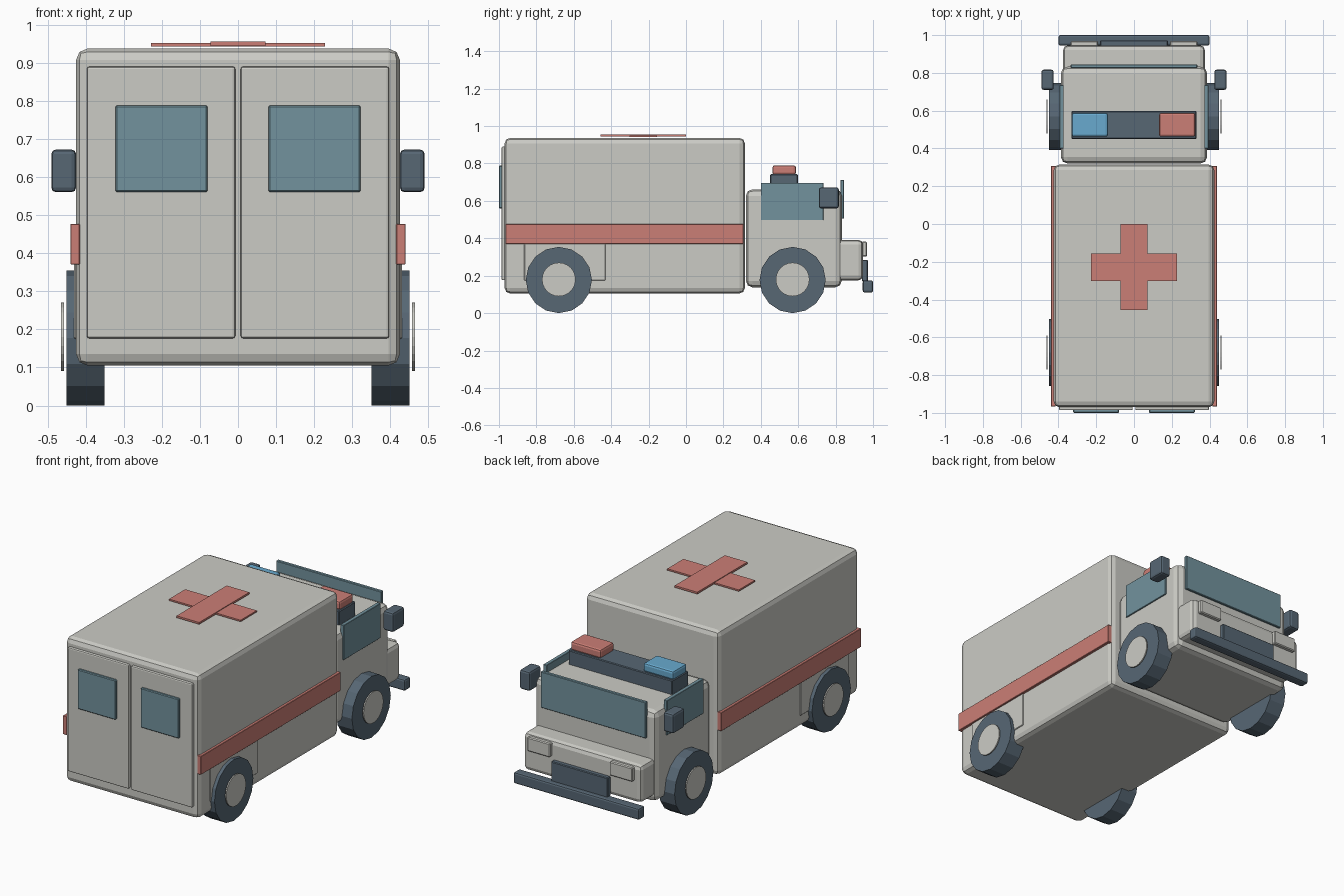
import bpy, bmesh
from math import pi
from mathutils import Matrix

cube = bpy.data.objects.get("Cube")
if cube:
    bpy.data.objects.remove(cube, do_unlink=True)


def material(name, rgb):
    m = bpy.data.materials.new(name)
    m.use_nodes = True
    m.diffuse_color = (*rgb, 1)
    m.node_tree.nodes["Principled BSDF"].inputs["Base Color"].default_value = (*rgb, 1)
    return m


WHITE = material("off_white_paint", (0.60, 0.60, 0.56))
SLATE = material("slate_trim", (0.095, 0.135, 0.175))
GLASS = material("blue_grey_glass", (0.17, 0.29, 0.34))
RED = material("soft_red", (0.60, 0.21, 0.18))
BLUE = material("beacon_blue", (0.14, 0.40, 0.62))


def finish(bm, name, mat):
    mesh = bpy.data.meshes.new(name)
    bm.to_mesh(mesh)
    bm.free()
    mesh.materials.append(mat)
    obj = bpy.data.objects.new(name, mesh)
    bpy.context.collection.objects.link(obj)
    return obj


def box(name, mat, xs, ys, zs, bevel=0.0, segments=2):
    """Box given by its extents on each axis, with optional rounded edges."""
    spans = (sorted(xs), sorted(ys), sorted(zs))
    size = [b - a for a, b in spans]
    mid = [(a + b) / 2 for a, b in spans]
    bm = bmesh.new()
    bmesh.ops.create_cube(bm, size=1, matrix=Matrix.Translation(mid) @ Matrix.Diagonal((*size, 1)))
    if bevel:
        bmesh.ops.bevel(bm, geom=bm.edges[:], offset=bevel, segments=segments,
                        profile=0.5, affect='EDGES')
    return finish(bm, name, mat)


def disc(name, mat, xs, y, z, radius, sides):
    """Cylinder lying along x."""
    bm = bmesh.new()
    place = Matrix.Translation((sum(xs) / 2, y, z)) @ Matrix.Rotation(pi / 2, 4, 'Y')
    bmesh.ops.create_cone(bm, cap_ends=True, segments=sides, radius1=radius, radius2=radius,
                          depth=abs(xs[1] - xs[0]), matrix=place)
    return finish(bm, name, mat)


# Main bodies
box("cargo_body", WHITE, (-0.425, 0.425), (-0.97, 0.315), (0.105, 0.937), 0.03)
box("cab", WHITE, (-0.387, 0.387), (0.32, 0.833), (0.138, 0.662), 0.035)
box("hood", WHITE, (-0.375, 0.375), (0.80, 0.946), (0.175, 0.392), 0.025)

# Cab front details
box("windscreen", GLASS, (-0.335, 0.335), (0.825, 0.845), (0.505, 0.713), 0.003, 1)
box("grille", SLATE, (-0.18, 0.18), (0.94, 0.972), (0.17, 0.285), 0.004, 1)
box("bumper", SLATE, (-0.40, 0.40), (0.945, 1.0), (0.11, 0.175), 0.01)

# Roof light bar
box("light_bar", SLATE, (-0.33, 0.33), (0.45, 0.598), (0.645, 0.743), 0.004, 1)
box("red_beacon", RED, (0.133, 0.325), (0.462, 0.588), (0.74, 0.79), 0.012)
box("blue_beacon", BLUE, (-0.33, -0.138), (0.462, 0.588), (0.74, 0.79), 0.012)

# Roof cross
box("cross_bar_across", RED, (-0.228, 0.228), (-0.302, -0.155), (0.942, 0.951))
box("cross_bar_along", RED, (-0.072, 0.072), (-0.456, 0.0), (0.944, 0.955))

# Parts repeated on both sides
for side, s in (("left", 1), ("right", -1)):
    def pair(a, b):
        return (s * a, s * b)

    box(f"{side}_rear_door", WHITE, pair(0.007, 0.397), (-0.986, -0.96), (0.176, 0.89), 0.007)
    box(f"{side}_rear_window", GLASS, pair(0.08, 0.322), (-1.0, -0.98), (0.56, 0.788), 0.004, 1)
    box(f"{side}_stripe", RED, pair(0.415, 0.44), (-0.965, 0.307), (0.37, 0.477), 0.002, 1)
    box(f"{side}_wheel_panel", WHITE, pair(0.41, 0.43), (-0.865, -0.43), (0.175, 0.39), 0.003, 1)
    box(f"{side}_cab_window", GLASS, pair(0.372, 0.394), (0.40, 0.735), (0.497, 0.697), 0.002, 1)
    box(f"{side}_mirror", SLATE, pair(0.425, 0.49), (0.71, 0.817), (0.56, 0.672), 0.012)
    box(f"{side}_headlight", WHITE, pair(0.19, 0.335), (0.94, 0.968), (0.302, 0.382), 0.005, 1)

    # Wheels with hub caps
    for place, y in (("rear", -0.68), ("front", 0.57)):
        disc(f"{side}_{place}_wheel", SLATE, pair(0.35, 0.45), y, 0.177, 0.177, 16)
        disc(f"{side}_{place}_hubcap", WHITE, pair(0.457, 0.464), y, 0.18, 0.09, 24)
